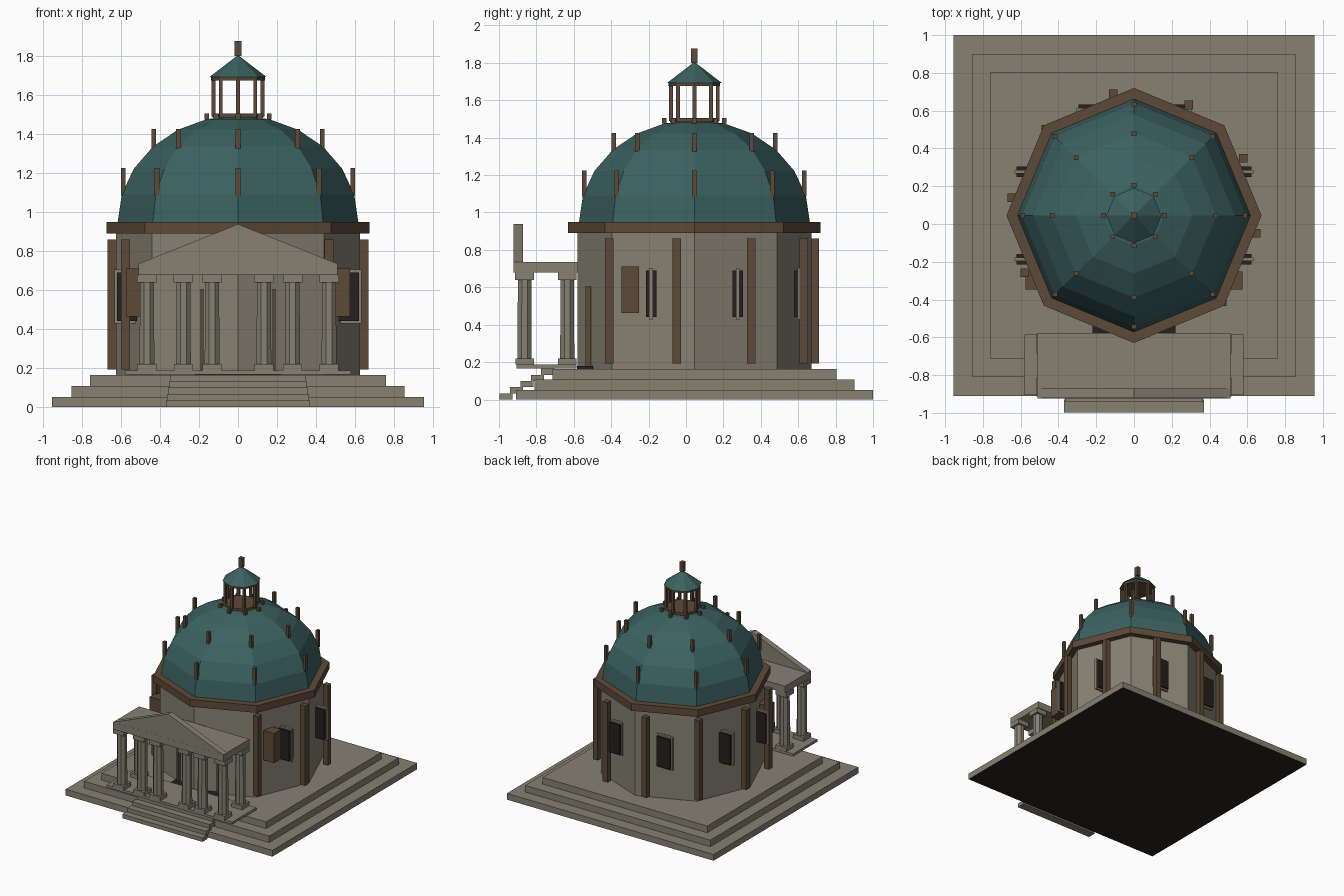
import bpy, bmesh
from math import sin, cos, pi, radians
from mathutils import Matrix

cube = bpy.data.objects.get("Cube")
if cube:
    bpy.data.objects.remove(cube, do_unlink=True)

CY = 0.045  # y of the rotunda axis


def material(name, rgb):
    m = bpy.data.materials.new(name)
    m.use_nodes = True
    m.diffuse_color = (*rgb, 1)
    m.node_tree.nodes["Principled BSDF"].inputs["Base Color"].default_value = (*rgb, 1)
    return m


stone = material("stone", (0.24, 0.22, 0.17))
copper = material("green_copper", (0.045, 0.12, 0.12))
wood = material("brown_trim", (0.11, 0.068, 0.04))
dark = material("dark_glass", (0.02, 0.014, 0.014))


def finish(name, bm, *mats):
    bmesh.ops.recalc_face_normals(bm, faces=bm.faces)
    mesh = bpy.data.meshes.new(name)
    bm.to_mesh(mesh)
    bm.free()
    ob = bpy.data.objects.new(name, mesh)
    bpy.context.collection.objects.link(ob)
    for m in mats:
        mesh.materials.append(m)
    return ob


def box(name, center, size, mat):
    """Axis-aligned box standing on center z."""
    x, y, z = center
    bm = bmesh.new()
    bmesh.ops.create_cube(bm, size=1, matrix=Matrix.Translation((x, y, z + size[2] / 2))
                          @ Matrix.Diagonal((*size, 1)))
    return finish(name, bm, mat)


def prism(name, x, y, z0, z1, r0, r1, mat, turn=0):
    """Eight-sided prism, frustum or cone."""
    bm = bmesh.new()
    bmesh.ops.create_cone(bm, cap_ends=True, segments=8, radius1=r0, radius2=r1, depth=z1 - z0,
                          matrix=Matrix.Translation((x, y, (z0 + z1) / 2))
                          @ Matrix.Rotation(radians(turn), 4, "Z"))
    return finish(name, bm, mat)


def around(radius, degrees):
    a = radians(degrees)
    return radius * cos(a), CY + radius * sin(a)


# Stepped base with a dark underside
for i, (half, z0, z1) in enumerate([(0.955, 0, 0.052), (0.855, 0.052, 0.107), (0.76, 0.107, 0.163)]):
    tier = box(f"base_tier_{i + 1}", (0, CY, z0), (2 * half, 2 * half, z1 - z0), stone)
    if i == 0:
        tier.data.materials.append(dark)
        for f in tier.data.polygons:
            if f.normal.z < -0.5:
                f.material_index = 1

# Front stairs
for i in range(5):
    box(f"stair_{i + 1}", (0, -0.963 + 0.056 * i, 0.033 * i), (0.74 - 0.012 * i, 0.07, 0.033), stone)

# Rotunda wall and cornice
prism("rotunda_wall", 0, CY, 0.163, 0.9, 0.625, 0.625, stone)
prism("cornice", 0, CY, 0.89, 0.95, 0.675, 0.675, wood)

# Faceted dome
bm = bmesh.new()
BANDS = 6
rings = []
for i in range(BANDS):
    t = i * pi / 2 / BANDS
    rings.append([bm.verts.new((*around(0.617 * cos(t), 45 * k), 0.95 + 0.545 * sin(t)))
                  for k in range(8)])
top = bm.verts.new((0, CY, 1.495))
for k in range(8):
    n = (k + 1) % 8
    for a, b in zip(rings, rings[1:]):
        bm.faces.new((a[k], a[n], b[n], b[k]))
    bm.faces.new((rings[-1][k], rings[-1][n], top))
bm.faces.new(rings[0][::-1])
finish("dome", bm, copper)

# Pins standing on the dome ridges
for row, (r, z0, z1) in enumerate([(0.588, 1.085, 1.225), (0.432, 1.325, 1.425), (0.16, 1.475, 1.505)]):
    for k in range(8):
        box(f"dome_pin_{row + 1}_{k + 1}", (*around(r, 45 * k), z0), (0.024, 0.024, z1 - z0), wood)

# Lantern
prism("lantern_floor", 0, CY, 1.485, 1.505, 0.13, 0.13, wood)
for k in range(8):
    box(f"lantern_post_{k + 1}", (*around(0.125, 45 * k), 1.49), (0.02, 0.02, 0.2), wood)
prism("lantern_ring", 0, CY, 1.675, 1.693, 0.138, 0.138, wood)
prism("lantern_roof", 0, CY, 1.693, 1.805, 0.146, 0, copper)
box("finial", (0, CY, 1.8), (0.034, 0.034, 0.078), wood)

# Wall posts, left out behind the portico
for k in range(8):
    box(f"wall_post_{k + 1}", (*around(0.653, 36 * k - 44.3), 0.193), (0.046, 0.046, 0.667), wood)

# Windows: a dark pane through a thin frame
for k in range(6):
    x, y = around(0.606, 45 * k - 22.5)
    box(f"window_frame_{k + 1}", (x, y, 0.428), (0.146, 0.02, 0.276), stone)
    box(f"window_pane_{k + 1}", (x, y, 0.442), (0.124, 0.056, 0.248), dark)

# Side panels, door jambs and sill
for side, s in (("left", 1), ("right", -1)):
    box(f"{side}_wall_panel", (s * 0.527, -0.298, 0.463), (0.095, 0.095, 0.247), wood)
    box(f"{side}_door_jamb", (s * 0.185, -0.522, 0.163), (0.015, 0.03, 0.442), wood)
box("door_sill", (0, -0.54, 0.163), (0.44, 0.085, 0.016), dark)

# Portico floor and columns
box("portico_floor", (0, -0.745, 0.166), (1.16, 0.32, 0.02), stone)
spots = [(s * x, -0.863) for s in (-1, 1) for x in (0.133, 0.28, 0.467)]
spots += [(s * 0.467, -0.635) for s in (-1, 1)]
for i, (x, y) in enumerate(spots):
    box(f"column_plinth_{i + 1}", (x, y, 0.186), (0.098, 0.098, 0.034), stone)
    prism(f"column_shaft_{i + 1}", x, y, 0.22, 0.64, 0.041, 0.039, stone, 22.5)
    box(f"column_capital_{i + 1}", (x, y, 0.638), (0.1, 0.1, 0.04), stone)

# Entablature and pediment
box("entablature", (0, -0.75, 0.678), (1.02, 0.345, 0.057), stone)
bm = bmesh.new()
gable = bm.faces.new([bm.verts.new((x, -0.922, z)) for x, z in ((-0.51, 0.735), (0.51, 0.735), (0, 0.938))])
ext = bmesh.ops.extrude_face_region(bm, geom=[gable], use_keep_orig=True)
bmesh.ops.translate(bm, vec=(0, 0.05, 0), verts=[v for v in ext["geom"] if isinstance(v, bmesh.types.BMVert)])
finish("pediment", bm, stone)
